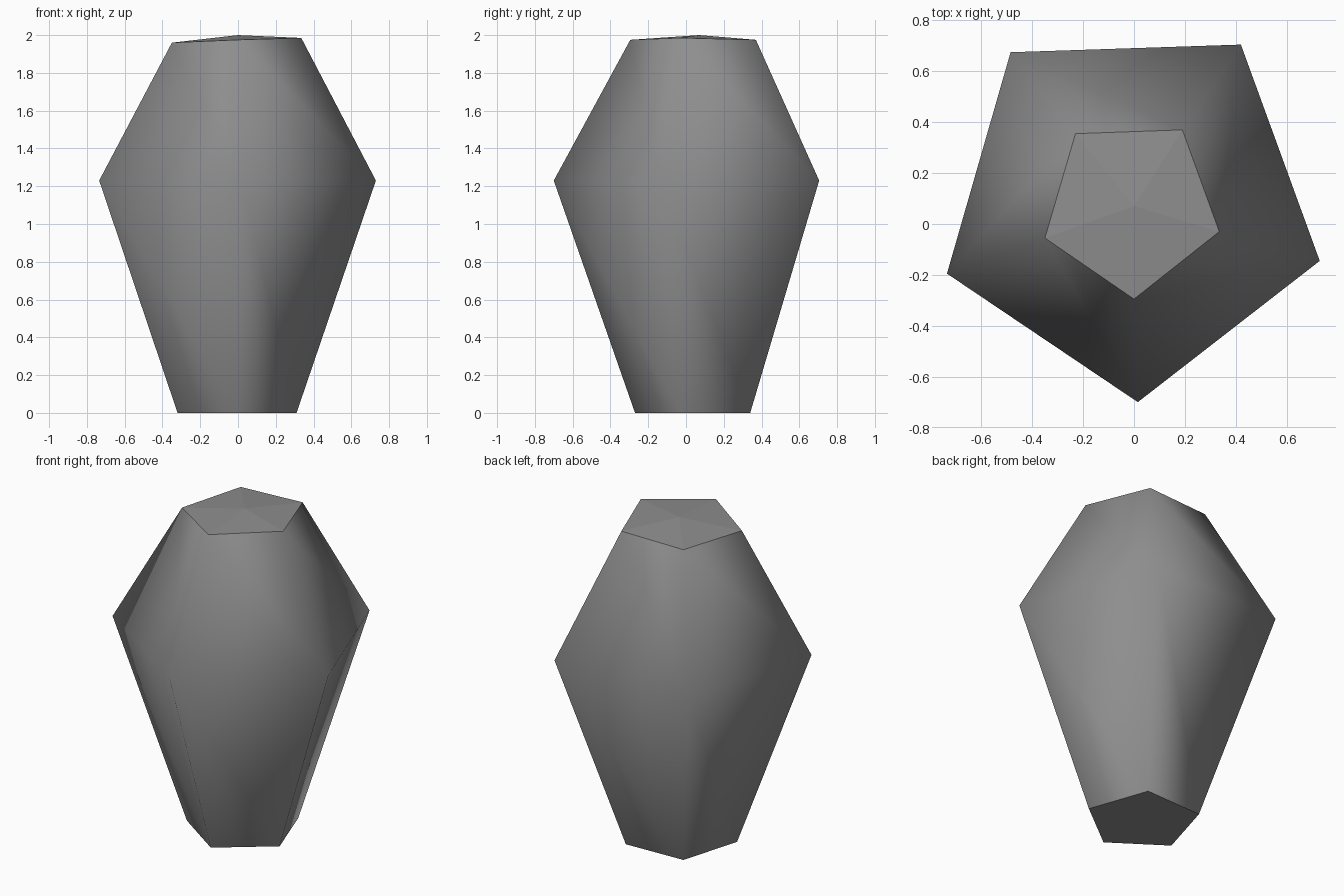
import bpy
import bmesh

cube = bpy.data.objects.get("Cube")
if cube:
    bpy.data.objects.remove(cube, do_unlink=True)

# Single stone colour
stone = bpy.data.materials.new("grey_stone")
stone.use_nodes = True
colour = (0.27, 0.27, 0.27, 1)
stone.diffuse_color = colour
stone.node_tree.nodes["Principled BSDF"].inputs["Base Color"].default_value = colour

# Five-cornered outlines, bottom to top
foot = [(-.21, .325, 0), (.18, .34, 0), (.31, -.03, 0), (0, -.27, 0), (-.32, -.05, 0)]
waist = [(-.485, .675, 1.23), (.42, .705, 1.23), (.73, -.145, 1.23),
         (.015, -.70, 1.23), (-.735, -.195, 1.23)]
rim = [(-.23, .355, 1.965), (.19, .37, 1.975), (.335, -.03, 1.985),
       (0, -.295, 1.975), (-.35, -.055, 1.96)]

bm = bmesh.new()
rings = [[bm.verts.new(p) for p in ring] for ring in (foot, waist, rim)]

# Smooth sides between neighbouring outlines
for low, high in zip(rings, rings[1:]):
    for i in range(len(low)):
        j = (i + 1) % len(low)
        bm.faces.new((low[i], low[j], high[j], high[i])).smooth = True

# Flat base and shallow faceted top
base, top = rings[0], rings[-1]
bm.faces.new(base)
peak = bm.verts.new((0, .07, 2))
for i in range(len(top)):
    bm.faces.new((top[i], top[(i + 1) % len(top)], peak))
bmesh.ops.recalc_face_normals(bm, faces=bm.faces)

# Keep the cap borders crisp
for edge in bm.edges:
    edge.smooth = all(f.smooth for f in edge.link_faces)

mesh = bpy.data.meshes.new("rock")
bm.to_mesh(mesh)
bm.free()
mesh.materials.append(stone)
rock = bpy.data.objects.new("rock", mesh)
bpy.context.collection.objects.link(rock)
